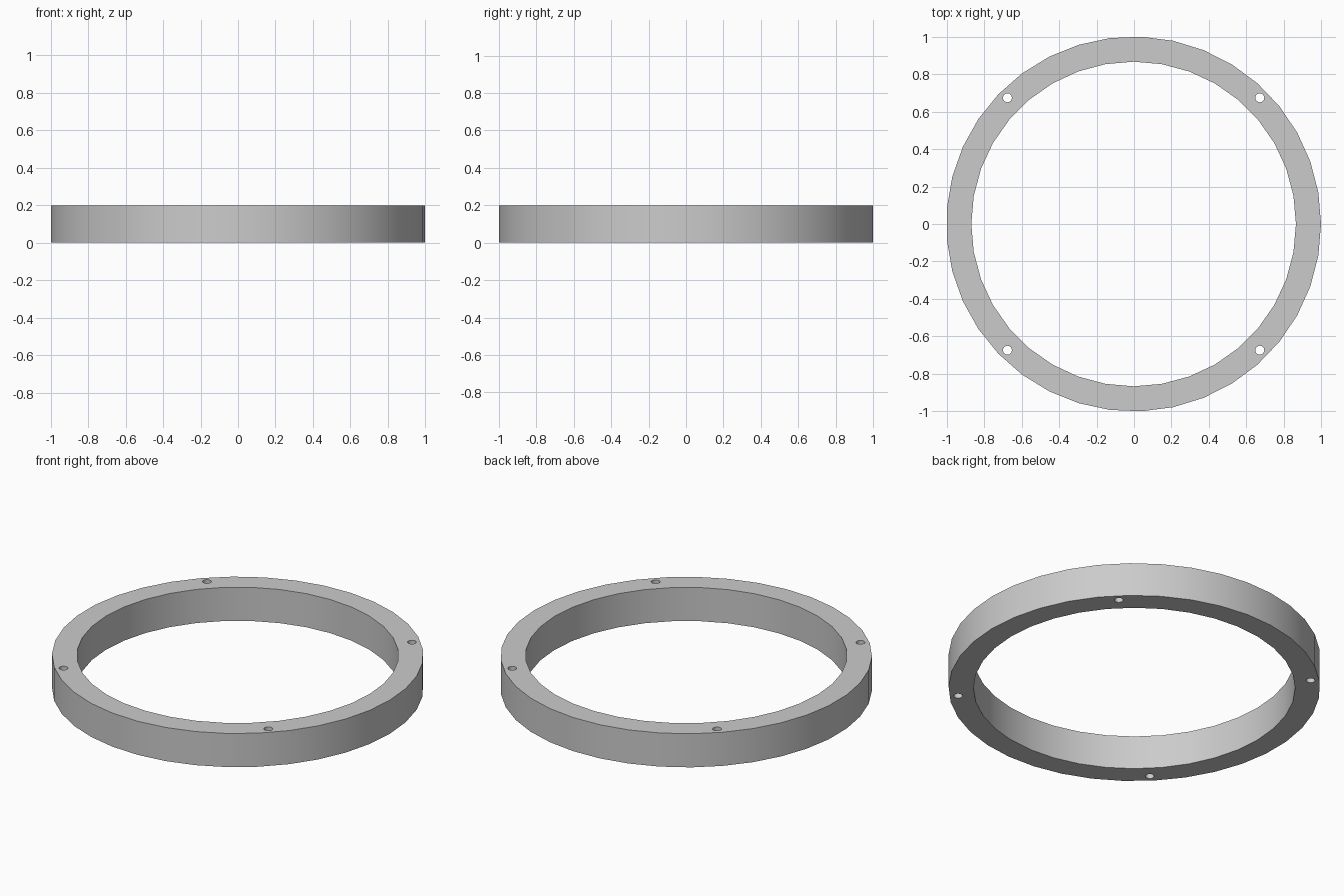
import bpy, bmesh
from math import sin, cos, pi, radians
from mathutils import Vector

cube = bpy.data.objects.get("Cube")
if cube:
    bpy.data.objects.remove(cube, do_unlink=True)

HEIGHT = 0.2
SHIFT_X = -0.002

grey = bpy.data.materials.new("plain grey")
grey.use_nodes = True
colour = (0.6, 0.6, 0.6, 1)
grey.diffuse_color = colour
grey.node_tree.nodes["Principled BSDF"].inputs["Base Color"].default_value = colour


def add_loop(bm, x, y, radius, sides):
    """Closed polygon of edges in the base plane."""
    verts = [bm.verts.new((x + radius * cos(2 * pi * i / sides),
                           y + radius * sin(2 * pi * i / sides), 0))
             for i in range(sides)]
    return [bm.edges.new((verts[i - 1], verts[i])) for i in range(sides)]


# Ring profile: outer rim, inner rim and four screw holes
bm = bmesh.new()
edges = add_loop(bm, SHIFT_X, 0, 1.001, 37)
edges += add_loop(bm, SHIFT_X, 0, 0.867, 36)
for sx in (-1, 1):
    for sy in (-1, 1):
        edges += add_loop(bm, SHIFT_X + sx * 0.674, sy * 0.674, 0.024, 16)
bmesh.ops.triangle_fill(bm, use_beauty=True, use_dissolve=False,
                        edges=edges, normal=Vector((0, 0, 1)))

# Raise the profile to a solid
result = bmesh.ops.extrude_face_region(bm, geom=bm.faces[:], use_keep_orig=True)
top = [g for g in result["geom"] if isinstance(g, bmesh.types.BMVert)]
bmesh.ops.translate(bm, verts=top, vec=(0, 0, HEIGHT))
bmesh.ops.recalc_face_normals(bm, faces=bm.faces[:])

mesh = bpy.data.meshes.new("mounting_ring")
bm.to_mesh(mesh)
bm.free()
mesh.materials.append(grey)
ring = bpy.data.objects.new("mounting_ring", mesh)
bpy.context.collection.objects.link(ring)

# Smooth walls, sharp rims
bpy.ops.object.select_all(action="DESELECT")
ring.select_set(True)
bpy.context.view_layer.objects.active = ring
bpy.ops.object.shade_smooth_by_angle(angle=radians(30))
